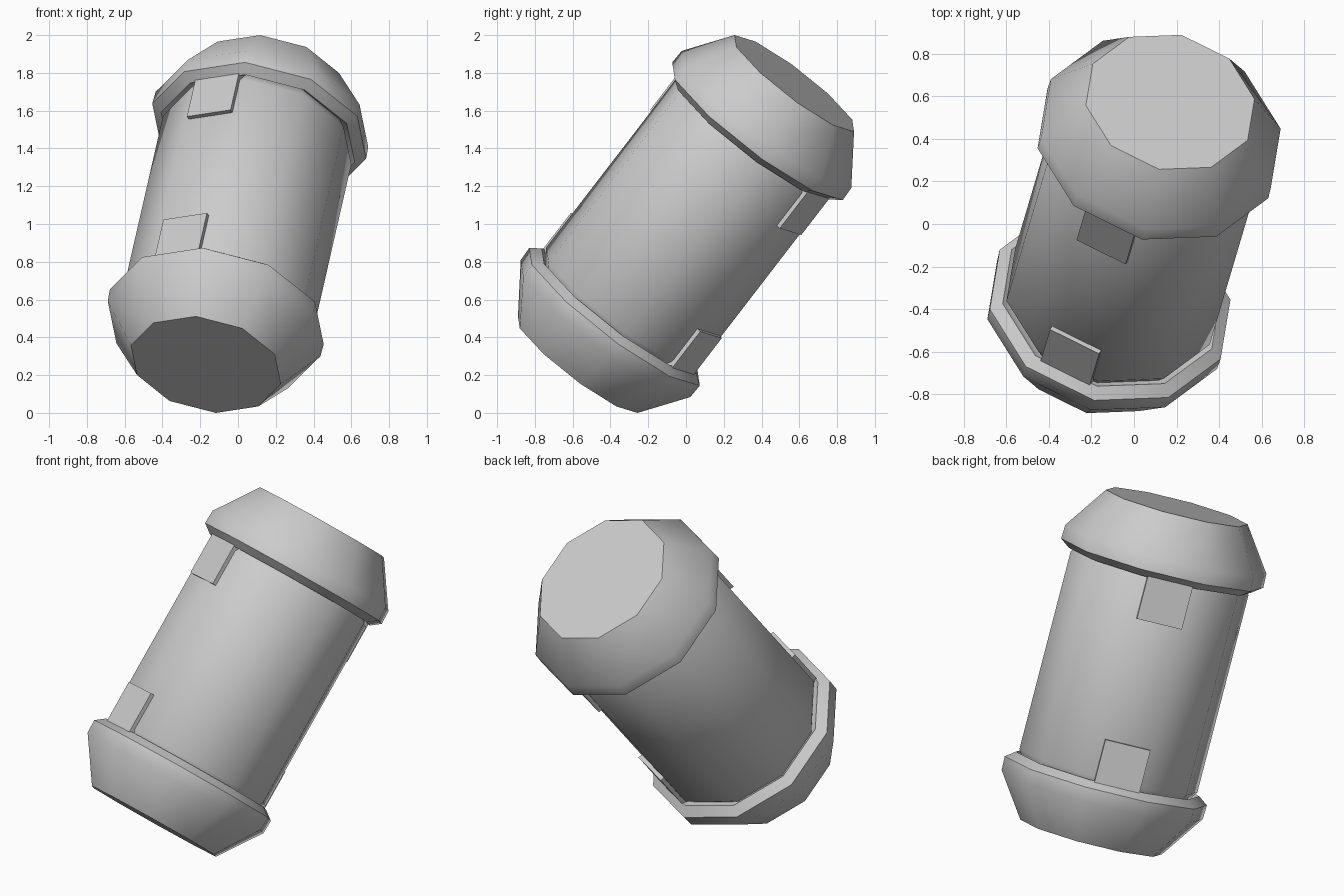
import bpy, bmesh
from math import radians, cos, sin
from mathutils import Matrix, Vector

cube = bpy.data.objects.get("Cube")
if cube:
    bpy.data.objects.remove(cube)

SIDES = 10
TURN = radians(10.5)          # angle of the first corner
TAB_TURN = radians(64.5)      # middle of the face that carries the tabs

# Tilted frame of the whole canister
axis = Vector((0.178, 0.60, 0.779)).normalized()
across = (Vector((1, 0, 0)) - axis * axis.x).normalized()
FRAME = Matrix((across, axis.cross(across), axis)).transposed().to_4x4()
FRAME.translation = (0, 0, 1)

grey = bpy.data.materials.new("light_grey")
grey.use_nodes = True
colour = (0.6, 0.6, 0.6, 1)
grey.diffuse_color = colour
grey.node_tree.nodes["Principled BSDF"].inputs["Base Color"].default_value = colour


def finish(name, bm, angle):
    bmesh.ops.recalc_face_normals(bm, faces=bm.faces)
    mesh = bpy.data.meshes.new(name)
    bm.to_mesh(mesh)
    bm.free()
    mesh.materials.append(grey)
    obj = bpy.data.objects.new(name, mesh)
    bpy.context.collection.objects.link(obj)
    obj.matrix_world = FRAME
    bpy.ops.object.select_all(action="DESELECT")
    obj.select_set(True)
    bpy.context.view_layer.objects.active = obj
    bpy.ops.object.shade_smooth_by_angle(angle=radians(angle))


def turned(name, profile, angle):
    """Closed ten-sided solid from (radius, height) points."""
    bm = bmesh.new()
    rings = []
    for r, h in profile:
        angles = [TURN + radians(360 / SIDES) * i for i in range(SIDES)]
        rings.append([bm.verts.new((r * cos(a), r * sin(a), h)) for a in angles])
    for low, high in zip(rings, rings[1:]):
        for i in range(SIDES):
            j = (i + 1) % SIDES
            bm.faces.new((low[i], low[j], high[j], high[i]))
    bm.faces.new(rings[0])
    bm.faces.new(rings[-1])
    finish(name, bm, angle)


def tab(name, end, turn):
    """Small plate on a body face, running under the cap."""
    bm = bmesh.new()
    bmesh.ops.create_cube(bm, size=1)
    bmesh.ops.scale(bm, vec=(0.10, 0.26, 0.29), verts=bm.verts)
    bmesh.ops.translate(bm, vec=(0.463, 0, 0.495 * end), verts=bm.verts)
    bmesh.ops.rotate(bm, matrix=Matrix.Rotation(turn, 3, "Z"), verts=bm.verts)
    finish(name, bm, 40)


# Body with lightly chamfered ends
half = [(0.515, 0.57), (0.49, 0.61), (0.46, 0.66)]
turned("body", [(r, -h) for r, h in reversed(half)] + half, 50)

# End caps with a sloped shoulder and a bevelled lip
cap = [(0.48, 0.63), (0.53, 0.59), (0.585, 0.63), (0.582, 0.71), (0.41, 0.955)]
for label, end in (("upper", 1), ("lower", -1)):
    turned(label + "_cap", [(r, h * end) for r, h in cap], 51)
    # Tabs on two opposite faces
    tab(label + "_back_tab", end, TAB_TURN)
    tab(label + "_front_tab", end, TAB_TURN + radians(180))
